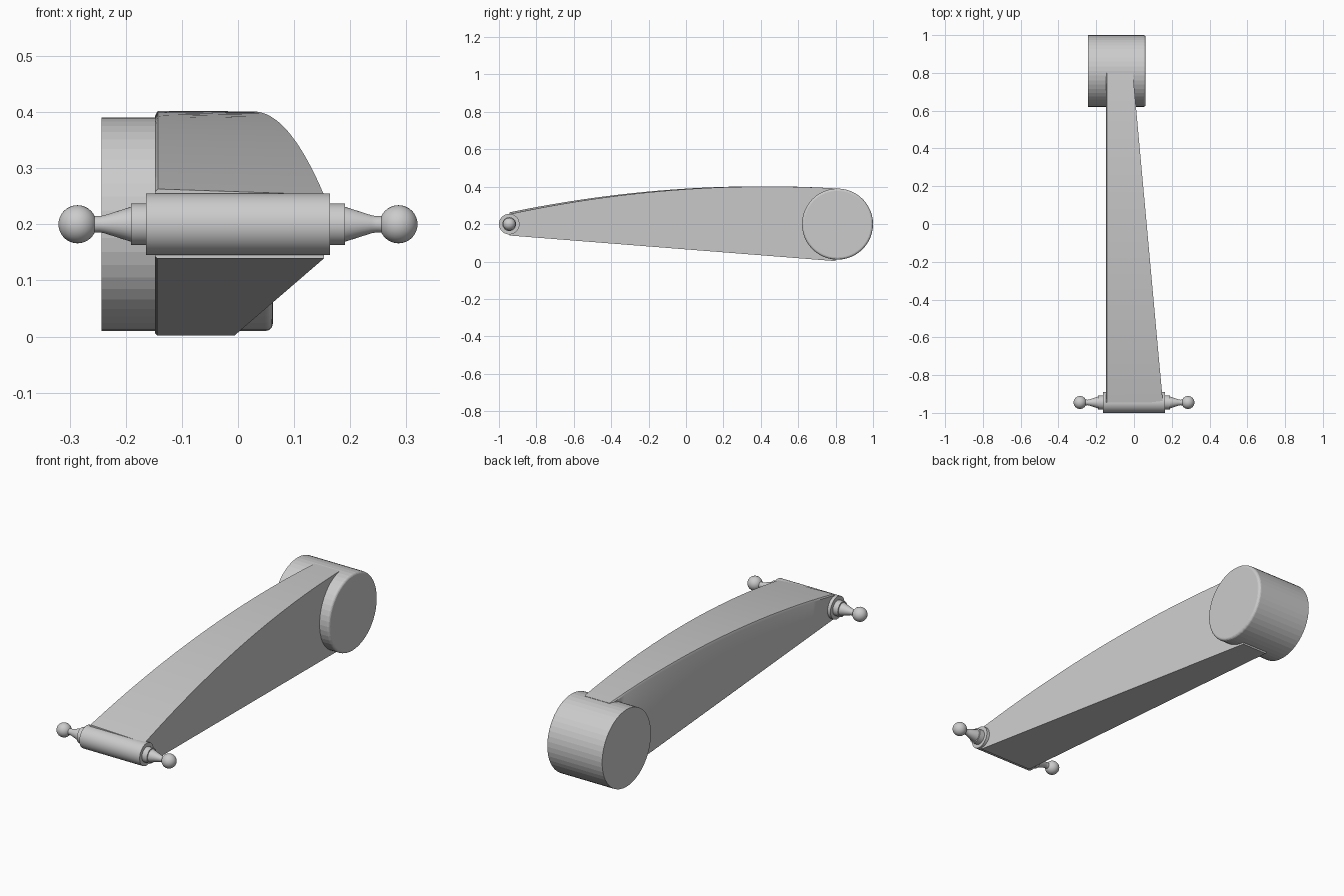
import bpy, bmesh, math

if "Cube" in bpy.data.objects:
    bpy.data.objects.remove(bpy.data.objects["Cube"])


def add_object(name, bm, smooth=True):
    bmesh.ops.recalc_face_normals(bm, faces=bm.faces)
    mesh = bpy.data.meshes.new(name)
    bm.to_mesh(mesh)
    bm.free()
    obj = bpy.data.objects.new(name, mesh)
    bpy.context.collection.objects.link(obj)
    bpy.ops.object.select_all(action='DESELECT')
    obj.select_set(True)
    bpy.context.view_layer.objects.active = obj
    if smooth:
        bpy.ops.object.shade_smooth_by_angle(angle=math.radians(35))
    return obj


def lathe_x(name, profile, y, z, segments, smooth=True):
    """Revolve (x, radius) points around an axis parallel to x."""
    bm = bmesh.new()
    rings = []
    for x, r in profile:
        if r < 1e-6:
            rings.append([bm.verts.new((x, y, z))])
        else:
            rings.append([bm.verts.new((x, y + r * math.cos(2 * math.pi * i / segments),
                                        z + r * math.sin(2 * math.pi * i / segments)))
                          for i in range(segments)])
    for a, b in zip(rings, rings[1:]):
        for i in range(segments):
            j = (i + 1) % segments
            corners = [a[i % len(a)], a[j % len(a)], b[j % len(b)], b[i % len(b)]]
            bm.faces.new(list(dict.fromkeys(corners)))
    for ring in (rings[0], rings[-1]):
        if len(ring) > 2:
            bm.faces.new(ring)
    return add_object(name, bm, smooth)


# Large hub drum with one rounded rim
R, XL, XR, B = 0.19, -0.243, 0.062, 0.013
rim = [(XR - B + B * math.sin(t * math.pi / 12), R - B + B * math.cos(t * math.pi / 12))
       for t in range(7)]
lathe_x("hub_drum", [(XL, R)] + rim, 0.81, 0.2, 48, smooth=False)

# Tapered arm: cross-sections swept along y, arched top, straight underside
Y0, Y1, STEPS = -0.944, 0.80, 32
bm = bmesh.new()
sections = []
for i in range(STEPS + 1):
    t = i / STEPS
    y = Y0 + (Y1 - Y0) * t
    left, right = -0.148, 0.153 - 0.159 * t
    bottom = 0.139 * (1 - t) + 0.002 * t
    top = 0.402 - 0.078 * (y - 0.42) ** 2
    lift = 0.006 * (1 - t) ** 2          # top tilts up to the left near the tip
    sections.append([bm.verts.new((x, y, z)) for x, z in (
        (left, bottom + 0.004), (left + 0.004, bottom), (right, bottom),
        (right, top - 0.004 * (1 - t)), (left + 0.005, top + lift),
        (left, top + lift - 0.012 * math.sin(math.pi * min(1, 0.15 + t * 0.7))))])
for a, b in zip(sections, sections[1:]):
    for k in range(6):
        m = (k + 1) % 6
        bm.faces.new((a[k], a[m], b[m], b[k]))
bm.faces.new(sections[0])
bm.faces.new(sections[-1])
add_object("arm", bm)

# Pivot bar across the tip
PY, PZ = -0.945, 0.2
lathe_x("pivot_bar", [(-0.164, 0.055), (0.164, 0.055)], PY, PZ, 48)

# Collar, tapered neck and ball at each end of the bar
BX, BR = 0.286, 0.034
for side, label in ((-1, "left"), (1, "right")):
    lathe_x("collar_" + label, [(side * 0.15, 0.037), (side * 0.191, 0.037)], PY, PZ, 32)
    neck = [(0.185, 0.031), (0.191, 0.031), (0.238, 0.016), (0.247, 0.0145), (0.27, 0.0155)]
    lathe_x("neck_" + label, [(side * x, r) for x, r in neck], PY, PZ, 32)
    ball = [(side * (BX - BR * math.cos(math.pi * k / 16)), BR * math.sin(math.pi * k / 16))
            for k in range(17)]
    lathe_x("ball_" + label, ball, PY, PZ, 32)
